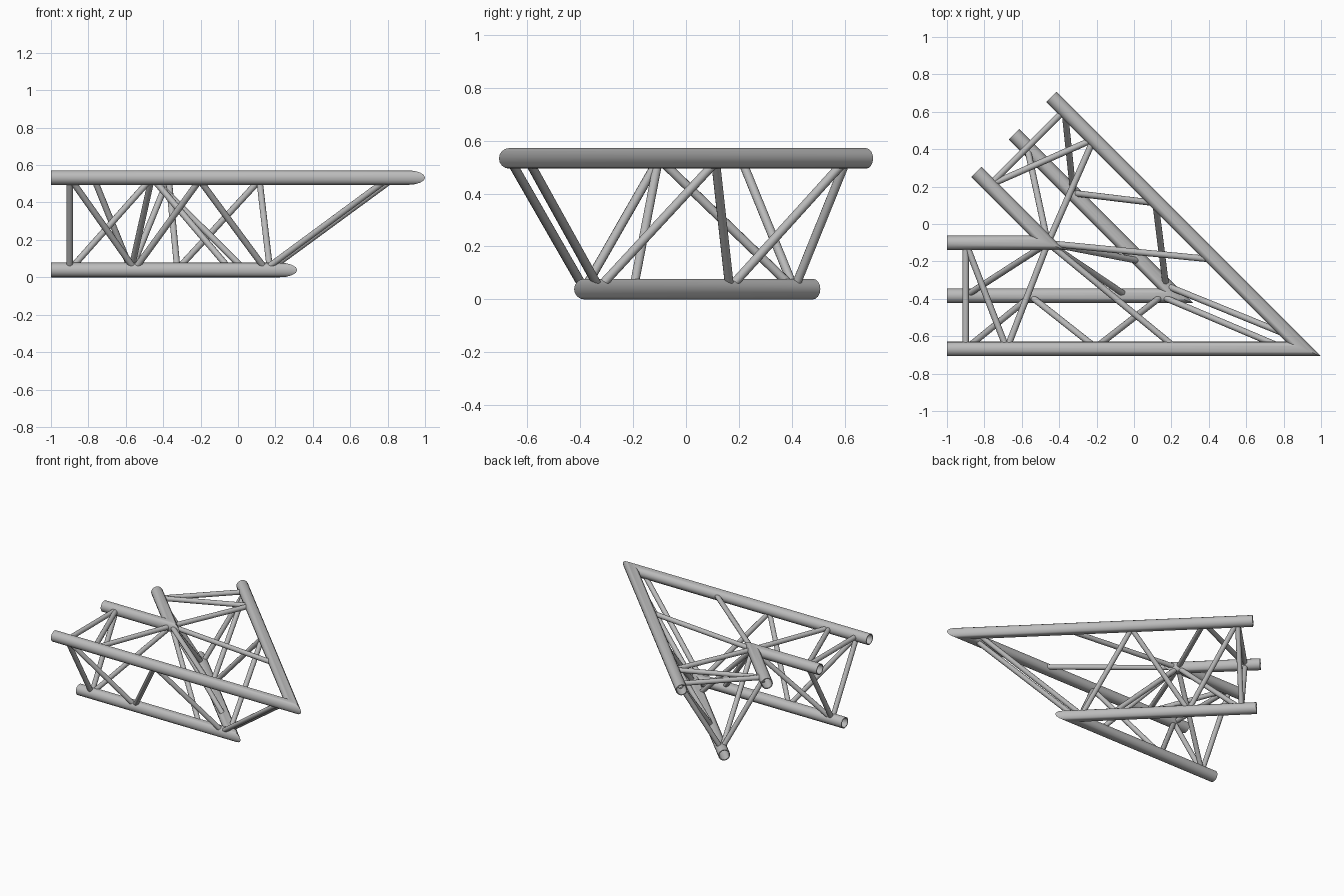
import bpy, bmesh, math
from mathutils import Vector

cube = bpy.data.objects.get("Cube")
if cube:
    bpy.data.objects.remove(cube)

metal = bpy.data.materials.new("aluminium grey")
metal.use_nodes = True
GREY = (0.5, 0.5, 0.5, 1)
metal.diffuse_color = GREY
metal.node_tree.nodes["Principled BSDF"].inputs["Base Color"].default_value = GREY

UP = Vector((0, 0, 1))
DIR_A = Vector((-1, 0, 0))                       # arm running to the right end
DIR_B = Vector((-1, 1, 0)).normalized()          # arm turned back by 45 degrees
BISECTOR = (DIR_A + DIR_B).normalized()
MITRE = BISECTOR.cross(UP)                       # normal of the mitre plane
END_X = -1.0
CHORD_R, WALL, BRACE_R = 0.039, 0.006, 0.017

# Corner point of each bent main tube
CORNERS = {
    "outer": Vector((0.906, -0.668, 0.533)),
    "lower": Vector((0.222, -0.384, 0.039)),
    "inner": Vector((-0.463, -0.101, 0.533)),
}


def finish(bm, name):
    bmesh.ops.recalc_face_normals(bm, faces=bm.faces)
    mesh = bpy.data.meshes.new(name)
    bm.to_mesh(mesh)
    bm.free()
    mesh.materials.append(metal)
    obj = bpy.data.objects.new(name, mesh)
    bpy.context.collection.objects.link(obj)
    for other in bpy.context.selected_objects:
        other.select_set(False)
    obj.select_set(True)
    bpy.context.view_layer.objects.active = obj
    bpy.ops.object.shade_smooth_by_angle(angle=math.radians(35))
    return obj


def ring(bm, centre, axis, radius, sides, mitred=False):
    side = axis.cross(UP).normalized()
    if axis.cross(UP).length < 0.01:
        side = Vector((1, 0, 0))
    up = side.cross(axis).normalized()
    verts = []
    for i in range(sides):
        a = math.tau * i / sides
        off = (side * math.cos(a) + up * math.sin(a)) * radius
        if mitred:
            off -= axis * (off.dot(MITRE) / axis.dot(MITRE))
        verts.append(bm.verts.new(centre + off))
    return verts


def bridge(bm, first, second):
    n = len(first)
    for i in range(n):
        j = (i + 1) % n
        bm.faces.new((first[i], first[j], second[j], second[i]))


def bent_tube(name, corner):
    """Hollow tube with a mitred corner and two equal arms."""
    length = corner.x - END_X
    bm = bmesh.new()
    loops = []
    for radius in (CHORD_R, CHORD_R - WALL):
        part = [ring(bm, corner + DIR_A * length, DIR_A, radius, 16),
                ring(bm, corner, DIR_A, radius, 16, True),
                ring(bm, corner + DIR_B * length, -DIR_B, radius, 16)]
        loops += part if radius == CHORD_R else part[::-1]
    for k, loop in enumerate(loops):
        bridge(bm, loop, loops[(k + 1) % len(loops)])
    finish(bm, name)


def brace(name, start, end):
    """Thin tube between two main tubes, ending inside their walls."""
    axis = (end - start).normalized()
    gap = axis * 0.022
    bm = bmesh.new()
    a = ring(bm, start + gap, axis, BRACE_R, 12)
    b = ring(bm, end - gap, axis, BRACE_R, 12)
    bridge(bm, a, b)
    bm.faces.new(a)
    bm.faces.new(b)
    finish(bm, name)


# Main tubes
for key, corner in CORNERS.items():
    bent_tube(key + "_main_tube", corner)

# Braces: part name, tube and x position on the straight arm at either end
BRACES = [
    ("end_rung", "outer", -0.9, "inner", -0.9),
    ("end_outer_post", "outer", -0.9, "lower", -0.9),
    ("end_inner_post", "inner", -0.9, "lower", -0.9),
    ("top_diagonal", "inner", -0.9, "outer", -0.68),
    ("top_diagonal", "outer", -0.68, "inner", -0.46),
    ("top_corner_brace", "inner", -0.46, "outer", 0.23),
    ("outer_diagonal", "outer", -0.9, "lower", -0.55),
    ("outer_diagonal", "lower", -0.555, "outer", -0.195),
    ("outer_diagonal", "outer", -0.215, "lower", 0.15),
    ("outer_corner_brace", "lower", 0.14, "outer", 0.81),
    ("inner_diagonal", "lower", -0.9, "inner", -0.46),
    ("inner_corner_brace", "inner", -0.46, "lower", -0.04),
]
for name, key_1, x_1, key_2, x_2 in BRACES:
    for arm, direction in (("straight", DIR_A), ("angled", DIR_B)):
        ends = [CORNERS[k] + direction * (CORNERS[k].x - x)
                for k, x in ((key_1, x_1), (key_2, x_2))]
        brace(arm + "_arm_" + name, *ends)
